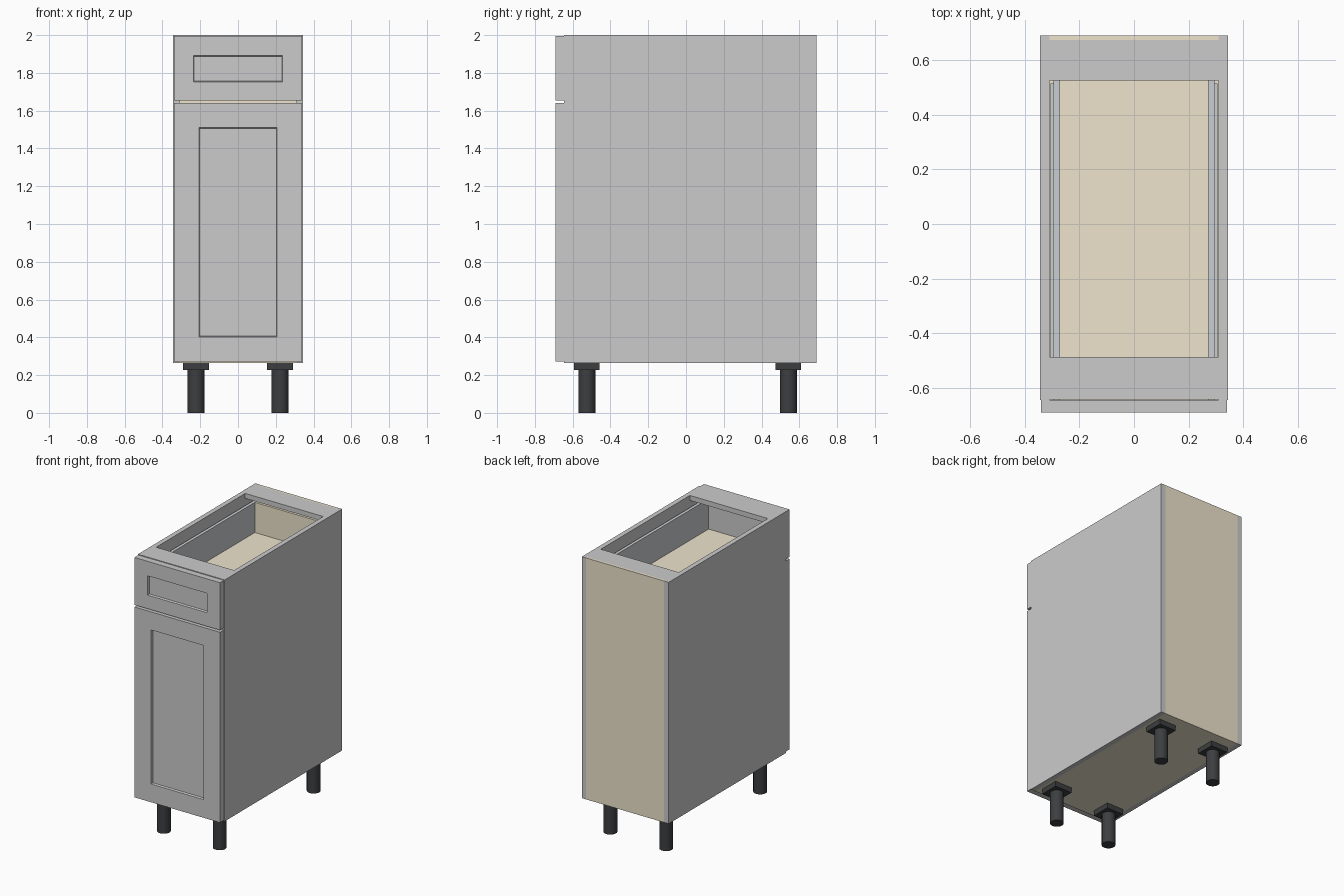
import bpy
import bmesh

if "Cube" in bpy.data.objects:
    bpy.data.objects.remove(bpy.data.objects["Cube"])


def material(name, rgb):
    m = bpy.data.materials.new(name)
    m.diffuse_color = (*rgb, 1)
    m.use_nodes = True
    m.node_tree.nodes["Principled BSDF"].inputs["Base Color"].default_value = m.diffuse_color
    return m


WOOD = material("plywood", (0.86, 0.78, 0.61))
BLACK = material("black_plastic", (0.045, 0.048, 0.05))
METAL = material("drawer_metal", (0.6, 0.62, 0.65))


def finish(name, bm, mat=None):
    me = bpy.data.meshes.new(name)
    bm.to_mesh(me)
    bm.free()
    ob = bpy.data.objects.new(name, me)
    bpy.context.collection.objects.link(ob)
    if mat:
        me.materials.append(mat)
    return ob


def box_bm(x, y, z):
    """Box from (min, max) ranges."""
    bm = bmesh.new()
    bmesh.ops.create_cube(bm, size=1)
    for v in bm.verts:
        v.co = [r[0] if c < 0 else r[1] for c, r in zip(v.co, (x, y, z))]
    return bm


def box(name, x, y, z, mat=None):
    return finish(name, box_bm(x, y, z), mat)


def shaker_front(name, z0, z1, px, pz0, pz1):
    """Slab with a recessed centre panel and a small sloped lip."""
    bm = box_bm((-0.34, 0.34), (-0.69, -0.645), (z0, z1))
    bm.normal_update()
    face = min(bm.faces, key=lambda f: f.calc_center_median().y)

    def fit(w, a, b, y):
        bmesh.ops.inset_individual(bm, faces=[face], thickness=0.01)
        mid = face.calc_center_median()
        for v in face.verts:
            v.co = (w if v.co.x > mid.x else -w, y, b if v.co.z > mid.z else a)

    fit(px, pz0, pz1, -0.69)
    fit(px - 0.004, pz0 + 0.004, pz1 - 0.004, -0.675)
    return finish(name, bm)


def mirrored_box(name, x, y, z, mat=None):
    for side, s in (("left", -1), ("right", 1)):
        box(f"{side}_{name}", sorted((s * x[0], s * x[1])), y, z, mat)


# Carcass
mirrored_box("side_panel", (0.31, 0.345), (-0.645, 0.69), (0.265, 2.0))
box("back_panel", (-0.31, 0.31), (0.674, 0.69), (0.265, 2.0), WOOD)
box("bottom_panel", (-0.31, 0.31), (-0.645, 0.674), (0.265, 0.3), WOOD)
box("front_top_rail", (-0.31, 0.31), (-0.643, -0.487), (1.964, 2.0))
box("back_top_rail", (-0.31, 0.31), (0.525, 0.674), (1.964, 2.0))

# Door and drawer fronts
shaker_front("door", 0.272, 1.64, 0.207, 0.403, 1.51)
shaker_front("drawer_front", 1.655, 1.996, 0.236, 1.753, 1.892)

# Drawer box and slides
mirrored_box("drawer_side", (0.272, 0.294), (-0.645, 0.6), (1.69, 1.925), METAL)
mirrored_box("drawer_slide", (0.294, 0.306), (-0.64, 0.515), (1.72, 1.77), METAL)
box("drawer_bottom", (-0.272, 0.272), (-0.645, 0.6), (1.69, 1.708), WOOD)
box("drawer_back", (-0.272, 0.272), (0.58, 0.6), (1.708, 1.925), WOOD)

# Feet: round leg under a square mounting plate
for depth, y in (("front", -0.525), ("back", 0.542)):
    for side, x in (("left", -0.222), ("right", 0.222)):
        box(f"{depth}_{side}_leg_plate", (x - 0.068, x + 0.068),
            (y - 0.068, y + 0.068), (0.228, 0.265), BLACK)
        bpy.ops.mesh.primitive_cylinder_add(vertices=32, radius=0.045, depth=0.23,
                                            location=(x, y, 0.115))
        leg = bpy.context.object
        leg.name = f"{depth}_{side}_leg"
        leg.data.materials.append(BLACK)
        bpy.ops.object.shade_smooth_by_angle()
